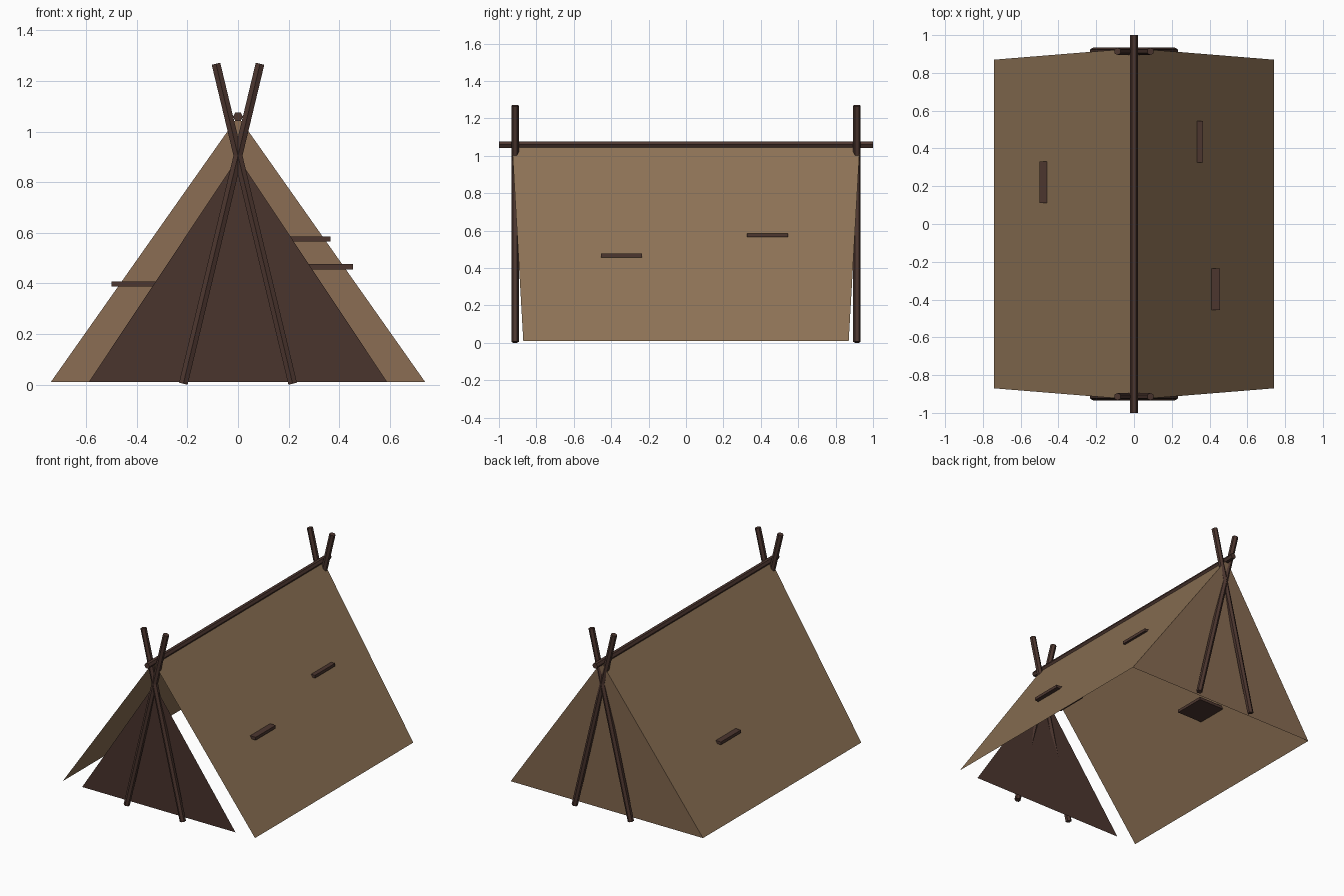
import bpy, math
from mathutils import Vector, Matrix

if "Cube" in bpy.data.objects:
    bpy.data.objects.remove(bpy.data.objects["Cube"])


def material(name, rgb):
    m = bpy.data.materials.new(name)
    m.diffuse_color = [((c / 255 + 0.055) / 1.055) ** 2.4 for c in rgb] + [1]
    m.use_nodes = True
    m.node_tree.nodes["Principled BSDF"].inputs["Base Color"].default_value = m.diffuse_color
    return m


canvas = material("tan canvas", (141, 114, 85))
wall = material("brown canvas", (136, 107, 82))
wood = material("dark brown", (76, 54, 47))


def mesh(name, verts, faces, mat):
    me = bpy.data.meshes.new(name)
    me.from_pydata(verts, [], faces)
    me.materials.append(mat)
    ob = bpy.data.objects.new(name, me)
    bpy.context.collection.objects.link(ob)
    return ob


def rod(name, a, b, r, mat, turn=0):
    """Six-sided pole between two points."""
    a, b = Vector(a), Vector(b)
    d = (b - a).normalized()
    side = Vector((1, 0, 0)) if abs(d.y) > 0.9 else Vector((0, 1, 0))
    ring = [Matrix.Rotation(turn + i * math.pi / 3, 3, d) @ side * r for i in range(6)]
    verts = [a + p for p in ring] + [b + p for p in ring]
    faces = [(i, (i + 1) % 6, (i + 1) % 6 + 6, i + 6) for i in range(6)]
    faces += [(5, 4, 3, 2, 1, 0), (6, 7, 8, 9, 10, 11)]
    return mesh(name, verts, faces, mat)


# Tent outline: the ends lean outward toward the ridge
HALF_W, BASE_Y, BASE_Z = 0.74, 0.87, 0.01
TOP_Y, TOP_Z = 0.93, 1.06

# Sloping canvas sides
for s, label in ((-1, "left"), (1, "right")):
    v = [(s * HALF_W, -BASE_Y, BASE_Z), (s * HALF_W, BASE_Y, BASE_Z),
         (0, TOP_Y, TOP_Z), (0, -TOP_Y, TOP_Z)]
    mesh(label + "_canvas", v, [(0, 1, 2, 3) if s > 0 else (3, 2, 1, 0)], canvas)

# Closed back wall
mesh("back_wall", [(HALF_W, BASE_Y, BASE_Z), (-HALF_W, BASE_Y, BASE_Z),
                   (0, TOP_Y, TOP_Z)], [(0, 1, 2)], wall)

# Smaller dark door flap in the front plane
mesh("door_flap", [(-0.59, -BASE_Y, BASE_Z), (0.59, -BASE_Y, BASE_Z),
                   (0, -0.92, 0.897)], [(0, 1, 2)], wood)

# Ridge pole
rod("ridge_pole", (0, -1, 1.059), (0, 1, 1.059), 0.02, wood)

# Crossed poles at both ends
for y, end in ((-0.914, "front"), (0.914, "back")):
    for s, label in ((-1, "left"), (1, "right")):
        rod(f"{end}_{label}_pole", (s * 0.216, y, 0.004), (-s * 0.087, y, 1.268),
            0.02, wood)

# Flat boards poking through the canvas: centre x, y, z
for i, (x, y, z) in enumerate(((0.345, -0.345, 0.466), (0.255, 0.435, 0.575),
                               (-0.39, 0.22, 0.398))):
    bpy.ops.mesh.primitive_cube_add(size=1, location=(x, y, z))
    ob = bpy.context.object
    ob.name = f"board_{i + 1}"
    ob.scale = (0.22, 0.22, 0.02)
    ob.data.materials.append(wood)
